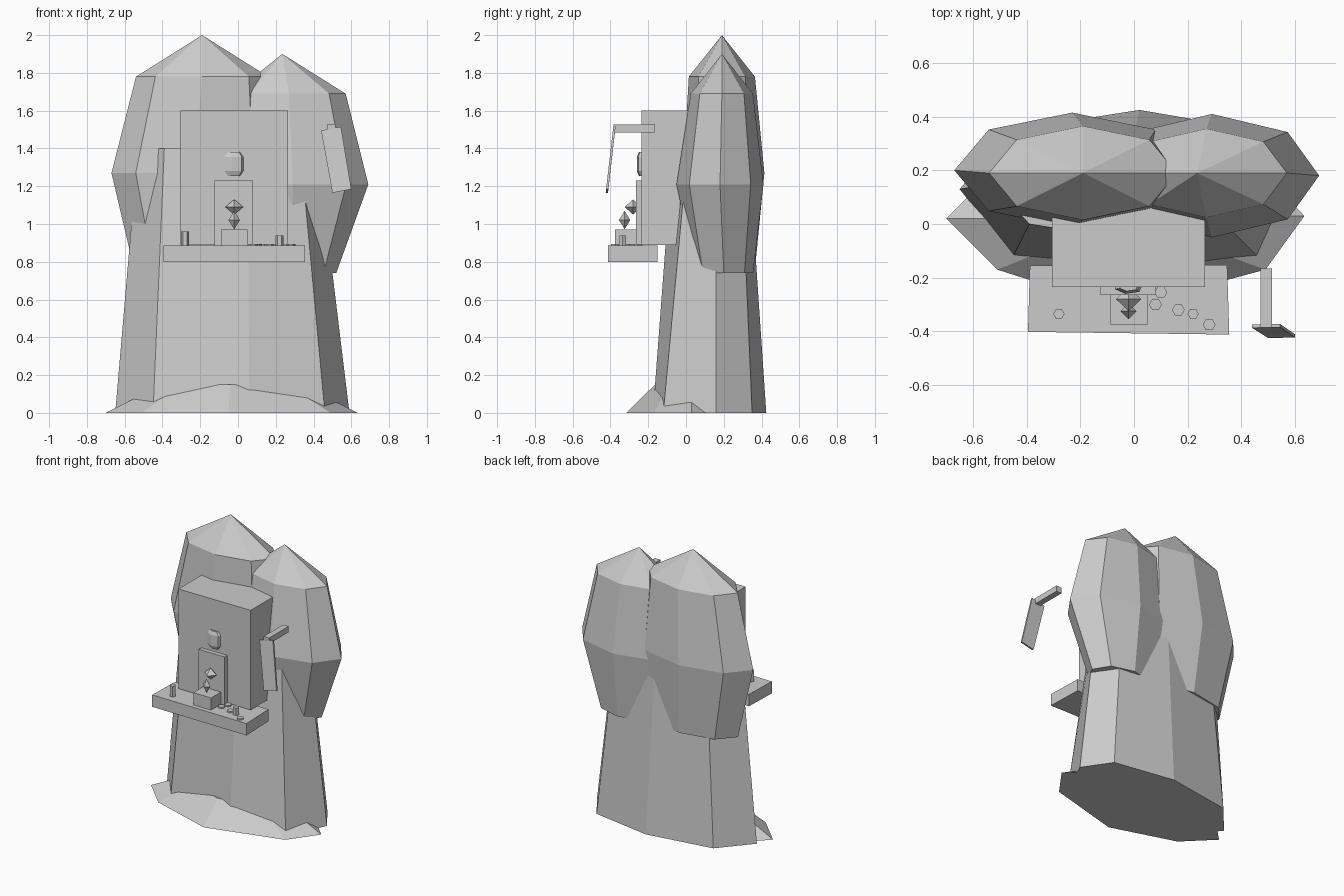
import bpy, bmesh, math
from mathutils import Vector

if "Cube" in bpy.data.objects:
    bpy.data.objects.remove(bpy.data.objects["Cube"])

grey = bpy.data.materials.new("plain grey")
grey.diffuse_color = (0.6, 0.6, 0.6, 1)
grey.use_nodes = True
grey.node_tree.nodes["Principled BSDF"].inputs["Base Color"].default_value = grey.diffuse_color


def finish(name, bm):
    bmesh.ops.recalc_face_normals(bm, faces=bm.faces[:])
    me = bpy.data.meshes.new(name)
    bm.to_mesh(me)
    bm.free()
    me.materials.append(grey)
    ob = bpy.data.objects.new(name, me)
    bpy.context.collection.objects.link(ob)
    return ob


def loft(name, rings, apex=None):
    """Join rings of points, closing the bottom flat and the top flat or to an apex."""
    bm = bmesh.new()
    vs = [[bm.verts.new(p) for p in r] for r in rings]
    n = len(vs[0])
    for a, b in zip(vs, vs[1:]):
        for i in range(n):
            bm.faces.new((a[i], a[(i + 1) % n], b[(i + 1) % n], b[i]))
    bm.faces.new(vs[0][::-1])
    if apex:
        tip = bm.verts.new(apex)
        for i in range(n):
            bm.faces.new((vs[-1][i], vs[-1][(i + 1) % n], tip))
    else:
        bm.faces.new(vs[-1])
    return finish(name, bm)


def ring(cx, cy, z, rx, ry, n=8, turn=0.0):
    return [(cx + rx * math.cos(turn + math.tau * i / n),
             cy + ry * math.sin(turn + math.tau * i / n), z) for i in range(n)]


def box(name, x0, x1, y0, y1, z0, z1):
    rect = [(x0, y0), (x1, y0), (x1, y1), (x0, y1)]
    return loft(name, [[(x, y, z) for x, y in rect] for z in (z0, z1)])


def prism(name, x, y, z0, z1, r, n=6):
    return loft(name, [ring(x, y, z, r, r, n) for z in (z0, z1)])


def gem(name, x, y, z0, z1, rx, ry):
    zm = (z0 + z1) / 2
    bm = bmesh.new()
    eq = [bm.verts.new(p) for p in ring(x, y, zm, rx, ry, 4)]
    for z in (z0, z1):
        tip = bm.verts.new((x, y, z))
        for i in range(4):
            bm.faces.new((eq[i], eq[(i + 1) % 4], tip))
    return finish(name, bm)


# Tapered eight-sided trunk
trunk_low = [(0.59, 0.16), (0.46, 0.35), (0.02, 0.425), (-0.46, 0.35),
             (-0.65, 0.13), (-0.45, -0.12), (0.06, -0.175), (0.46, -0.12)]
trunk_high = [(0.42, 0.16), (0.33, 0.29), (0.0, 0.33), (-0.36, 0.29),
              (-0.53, 0.15), (-0.39, 0.0), (0.05, -0.07), (0.33, 0.01)]
loft("trunk", [[(x, y, 0) for x, y in trunk_low], [(x, y, 1.4) for x, y in trunk_high]])

# Low mound around the foot of the trunk
foot = [(0.635, 0.03), (0.49, -0.17), (-0.05, -0.315), (-0.51, -0.17),
        (-0.70, 0.02), (-0.50, 0.22), (-0.04, 0.30), (0.45, 0.22)]
loft("foot_mound", [[(x, y, 0) for x, y in foot],
                    [(x * 0.55 - 0.015, 0.02 + (y - 0.02) * 0.55, 0.15) for x, y in foot]])

# Two faceted crown lumps
loft("left_crown", [ring(-0.20, 0.20, 0.76, 0.35, 0.165),
                    ring(-0.23, 0.20, 1.27, 0.44, 0.215),
                    ring(-0.19, 0.19, 1.78, 0.35, 0.175)], (-0.19, 0.19, 2.0))
loft("right_crown", [ring(0.29, 0.20, 0.74, 0.23, 0.155),
                     ring(0.29, 0.18, 1.21, 0.40, 0.23),
                     ring(0.27, 0.19, 1.69, 0.30, 0.165)], (0.235, 0.19, 1.9))

# Cabin front, door slab and window knob
box("cabin", -0.305, 0.265, -0.235, 0.12, 0.89, 1.60)
box("door", -0.125, 0.08, -0.265, -0.23, 0.885, 1.23)
loft("window_knob", [ring(-0.02, -0.235, z, rx, ry, 6, 0.3)
                     for z, rx, ry in ((1.255, 0.035, 0.015), (1.28, 0.054, 0.026),
                                       (1.355, 0.054, 0.026), (1.38, 0.035, 0.015))])

# Shelf, slightly askew
shelf_plan = [(-0.395, -0.402), (0.355, -0.412), (0.347, -0.152), (-0.388, -0.155)]
loft("shelf", [[(x, y, z) for x, y in shelf_plan] for z in (0.80, 0.885)])

# Pedestal with gems
box("pedestal", -0.09, 0.05, -0.375, -0.262, 0.885, 0.972)
gem("standing_gem", -0.02, -0.325, 0.972, 1.07, 0.03, 0.03)
gem("door_gem", -0.02, -0.28, 1.05, 1.13, 0.047, 0.045)

# Pots and flat discs on the shelf
for i, (x, h) in enumerate(((-0.28, 0.96), (0.22, 0.938))):
    prism(f"pot_{i + 1}", x, -0.335, 0.884, h, 0.021)
for i, (x, y) in enumerate(((0.10, -0.255), (0.08, -0.30), (0.165, -0.32), (0.28, -0.375))):
    prism(f"disc_{i + 1}", x, y, 0.884, 0.895, 0.024)

# Bracket arm and tilted hanging sign
box("sign_arm", 0.472, 0.515, -0.385, -0.165, 1.485, 1.527)
sign = [(0.50, -0.425, 1.165), (0.60, -0.423, 1.185), (0.545, -0.385, 1.515), (0.44, -0.387, 1.495)]
loft("hanging_sign", [[Vector(p) + Vector((0, dy, 0)) for p in sign] for dy in (0, 0.012)])
